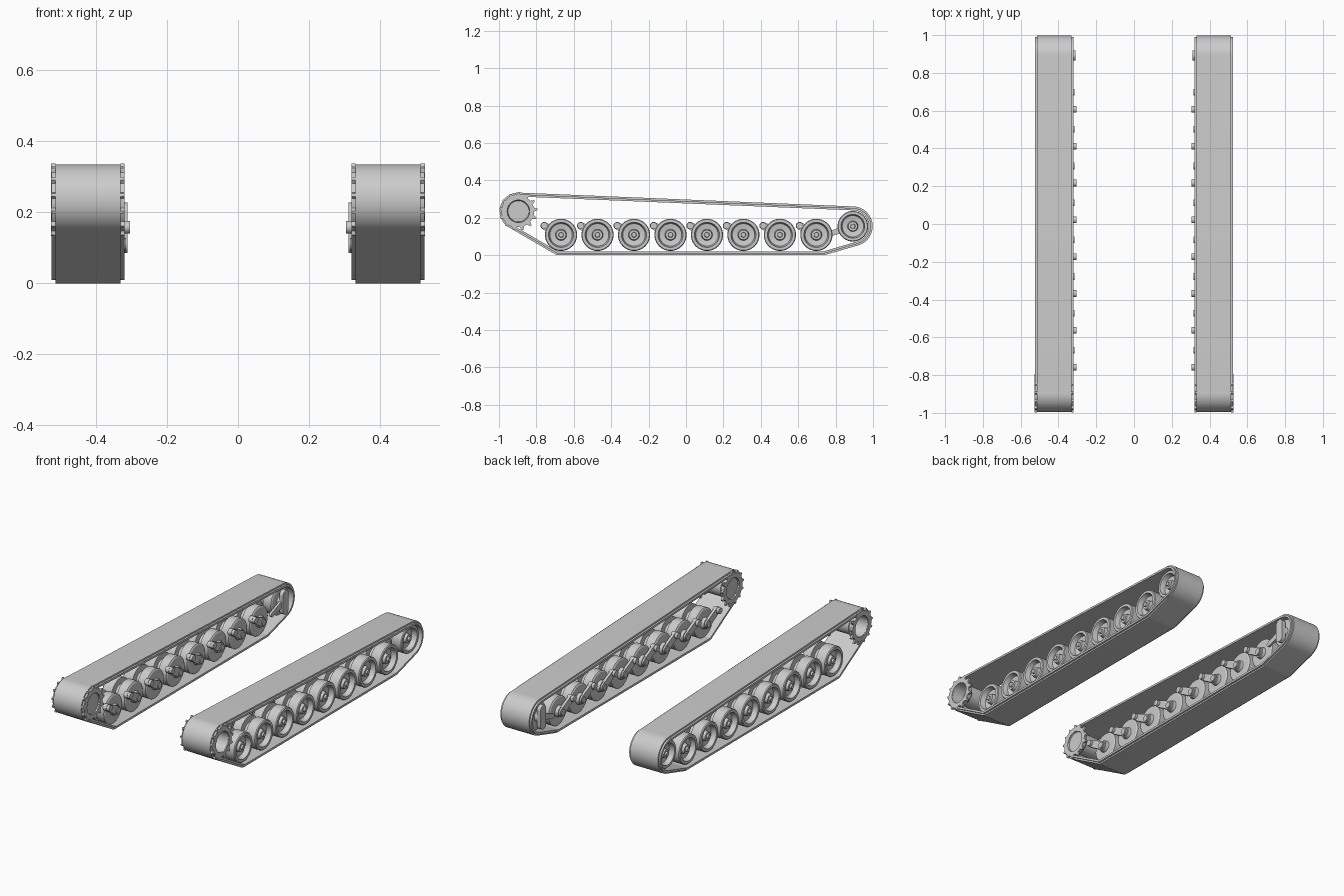
import bpy, bmesh, math
from math import cos, sin, pi

cube = bpy.data.objects.get("Cube")
if cube:
    bpy.data.objects.remove(cube, do_unlink=True)

steel = bpy.data.materials.new("grey_steel")
steel.use_nodes = True
GREY = (0.6, 0.6, 0.6, 1)
steel.diffuse_color = GREY
steel.node_tree.nodes["Principled BSDF"].inputs["Base Color"].default_value = GREY


def finish(name, bm):
    """Turn a bmesh of the +x side into an object mirrored to the -x side."""
    bmesh.ops.recalc_face_normals(bm, faces=bm.faces)
    mesh = bpy.data.meshes.new(name)
    bm.to_mesh(mesh)
    bm.free()
    mesh.materials.append(steel)
    mesh.shade_smooth()
    mesh.set_sharp_from_angle(angle=math.radians(30))
    obj = bpy.data.objects.new(name, mesh)
    bpy.context.collection.objects.link(obj)
    obj.modifiers.new("other_side", 'MIRROR')
    return obj


def hull(circles, steps=64):
    """Convex outline (y, z, angle) stretched around circles (y, z, radius)."""
    pts = sorted({(y + r * cos(a), z + r * sin(a), a)
                  for y, z, r in circles
                  for a in (2 * pi * i / steps for i in range(steps))})

    def half(points):
        chain = []
        for p in points:
            while len(chain) > 1:
                a, b = chain[-2], chain[-1]
                turn = (b[0] - a[0]) * (p[1] - a[1]) - (b[1] - a[1]) * (p[0] - a[0])
                if turn > 1e-9:
                    break
                chain.pop()
            chain.append(p)
        return chain[:-1]
    return half(pts) + half(pts[::-1])


def bridge(bm, loops, closed=False):
    """Join equal rings of vertices with quads."""
    pairs = list(zip(loops, loops[1:]))
    if closed:
        pairs.append((loops[-1], loops[0]))
    for a, b in pairs:
        n = len(a)
        for i in range(n):
            bm.faces.new((a[i], a[(i + 1) % n], b[(i + 1) % n], b[i]))


def band(name, path, outer, inner, x0, x1):
    """Endless belt between two inward offsets of a path."""
    bm = bmesh.new()
    loops = [[bm.verts.new((x, y - d * cos(a), z - d * sin(a))) for y, z, a in path]
             for x, d in ((x0, outer), (x1, outer), (x1, inner), (x0, inner))]
    bridge(bm, loops, closed=True)
    return finish(name, bm)


def plate(name, outline, x0, x1):
    """Flat part extruded along x."""
    bm = bmesh.new()
    loops = [[bm.verts.new((x, p[0], p[1])) for p in outline] for x in (x0, x1)]
    bridge(bm, loops)
    bm.faces.new(loops[0])
    bm.faces.new(loops[1])
    return finish(name, bm)


def lathe(name, profile, y, z, scale=1.0, steps=40):
    """Round part turned about an x-wise axle; profile is (x, radius)."""
    bm = bmesh.new()
    loops = [[bm.verts.new((x, y + r * scale * cos(2 * pi * i / steps),
                            z + r * scale * sin(2 * pi * i / steps)))
              for i in range(steps)] for x, r in profile]
    bridge(bm, loops)
    bm.faces.new(loops[0])
    bm.faces.new(loops[-1])
    return finish(name, bm)


SPROCKET = (-0.896, 0.235)
IDLER = (0.892, 0.155)
WHEEL_Z = 0.109

# Track belt and the wider guide band inside it
path = hull([(*SPROCKET, 0.1), (*IDLER, 0.106), (-0.68, 0.04, 0.04), (0.73, 0.06, 0.06)])
band("track_belt", path, 0, 0.01, 0.331, 0.514)
band("track_guide_band", path, 0.009, 0.021, 0.32, 0.525)

# Twin-disc wheel with a dished outer face, hub and cap
wheel = [(0.33, 0.02), (0.33, 0.03), (0.348, 0.034), (0.348, 0.078), (0.353, 0.086),
         (0.405, 0.086), (0.405, 0.05), (0.44, 0.05), (0.44, 0.086), (0.5, 0.086),
         (0.505, 0.082), (0.505, 0.067), (0.475, 0.06), (0.47, 0.03), (0.495, 0.026),
         (0.495, 0.014), (0.505, 0.012)]

# Road wheels on trailing swing arms
for i in range(8):
    y = -0.668 + 0.195 * i
    pivot = (y - 0.09, 0.158)
    lathe(f"road_wheel_{i + 1}", wheel, y, WHEEL_Z)
    lathe(f"axle_{i + 1}", [(0.315, 0.018), (0.34, 0.018)], y, WHEEL_Z, steps=20)
    plate(f"swing_arm_{i + 1}", hull([(*pivot, 0.02), (y, WHEEL_Z, 0.024)], 24), 0.32, 0.336)
    lathe(f"arm_pivot_{i + 1}", [(0.304, 0.018), (0.345, 0.018)], *pivot, steps=20)

# Idler wheel with its upright bracket and tension link
lathe("idler_wheel", wheel, *IDLER, scale=0.95)
plate("idler_bracket", hull([(IDLER[0], 0.2, 0.027), (IDLER[0], 0.112, 0.027)], 24), 0.311, 0.335)
plate("idler_link", hull([(0.785, 0.12, 0.014), (*IDLER, 0.02)], 24), 0.322, 0.336)

# Drive sprocket: hollow drum and two toothed rings
lathe("sprocket_drum", [(0.328, 0.058), (0.324, 0.06), (0.324, 0.078), (0.345, 0.078),
                        (0.36, 0.06), (0.48, 0.06), (0.495, 0.078), (0.522, 0.078),
                        (0.522, 0.06), (0.45, 0.056)], *SPROCKET)
TEETH = 13
gear = []
for k in range(TEETH):
    for offset, radius in ((-0.5, 0.084), (-0.28, 0.084), (-0.08, 0.103), (0.08, 0.103), (0.28, 0.084)):
        a = 2 * pi * (k + offset + 0.22) / TEETH
        gear.append((SPROCKET[0] + radius * cos(a), SPROCKET[1] + radius * sin(a)))
hole = [(SPROCKET[0] + 0.061 * (y - SPROCKET[0]) / math.hypot(y - SPROCKET[0], z - SPROCKET[1]),
         SPROCKET[1] + 0.061 * (z - SPROCKET[1]) / math.hypot(y - SPROCKET[0], z - SPROCKET[1]))
        for y, z in gear]
for side, x0, x1 in (("inner", 0.319, 0.331), ("outer", 0.514, 0.526)):
    bm = bmesh.new()
    rings = [[bm.verts.new((x, *p)) for p in outline]
             for x, outline in ((x0, gear), (x1, gear), (x1, hole), (x0, hole))]
    bridge(bm, rings, closed=True)
    finish(f"sprocket_teeth_{side}", bm)
